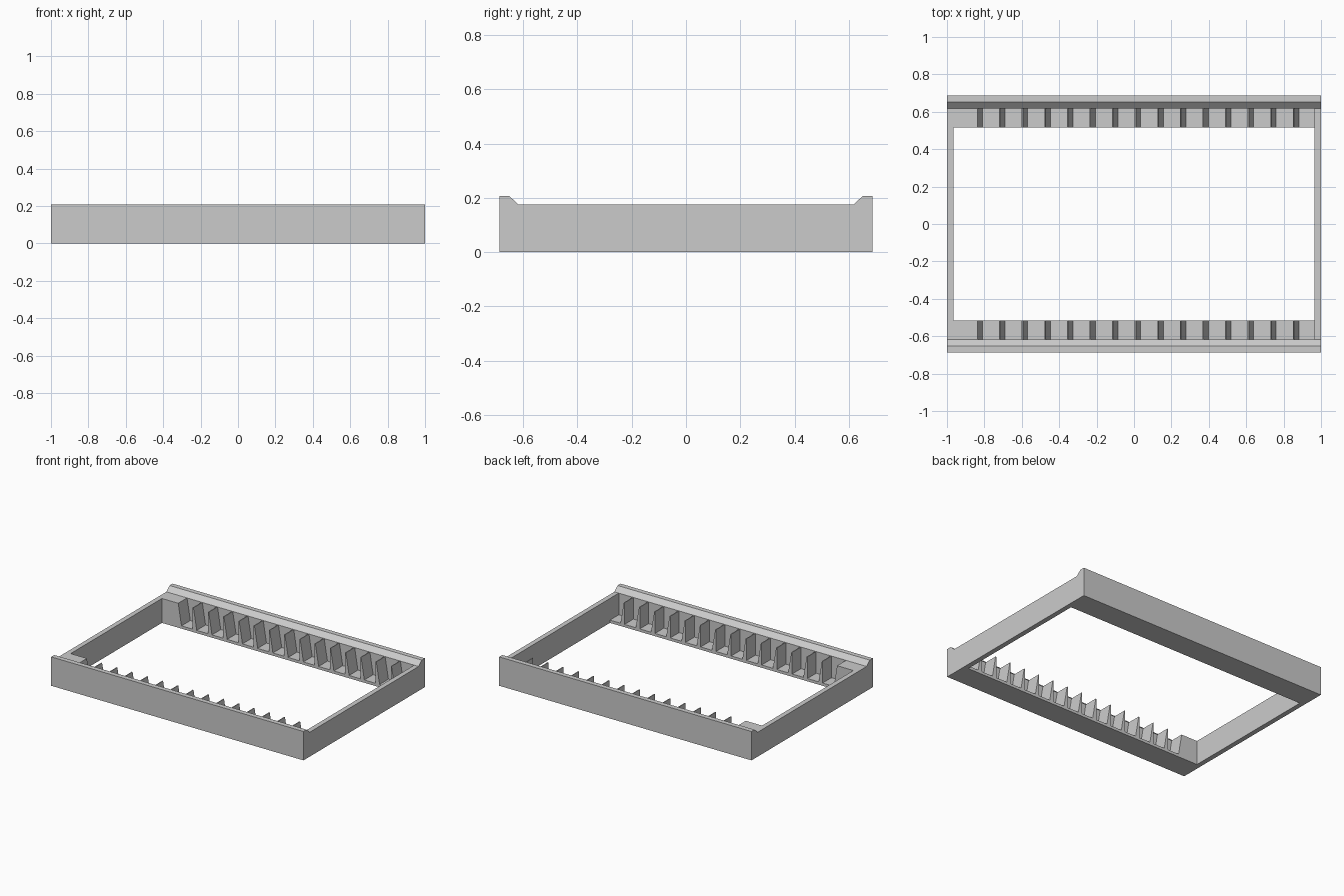
import bpy
import bmesh

cube = bpy.data.objects.get("Cube")
if cube:
    bpy.data.objects.remove(cube, do_unlink=True)

grey = bpy.data.materials.new("plain grey")
grey.use_nodes = True
colour = (0.6, 0.6, 0.6, 1)
grey.diffuse_color = colour
grey.node_tree.nodes["Principled BSDF"].inputs["Base Color"].default_value = colour

HALF_X, HALF_Y = 1.0, 0.687
INNER_X, WALL_Y, LEDGE_Y = 0.965, 0.617, 0.517
SIDE_TOP, RIM_TOP, FLOOR = 0.175, 0.207, 0.02
FIRST, PITCH, COUNT = -0.842, 0.1208, 15
TIP, BASE = 0.006, 0.032


def add_prism(bm, profile, axis, start, end):
    """Extrude a closed profile along x (profile in y, z) or y (profile in x, z)."""
    def point(p, t):
        return (t, p[0], p[1]) if axis == "x" else (p[0], t, p[1])
    verts = [bm.verts.new(point(p, start)) for p in profile]
    face = bm.faces.new(verts)
    moved = bmesh.ops.extrude_face_region(bm, geom=[face])["geom"]
    shift = (end - start, 0, 0) if axis == "x" else (0, end - start, 0)
    bmesh.ops.translate(bm, vec=shift,
                        verts=[v for v in moved if isinstance(v, bmesh.types.BMVert)])


def finish(name, bm):
    bmesh.ops.recalc_face_normals(bm, faces=bm.faces)
    mesh = bpy.data.meshes.new(name)
    bm.to_mesh(mesh)
    bm.free()
    mesh.materials.append(grey)
    obj = bpy.data.objects.new(name, mesh)
    bpy.context.collection.objects.link(obj)


for side, name in ((-1, "front"), (1, "back")):
    # Long wall with raised bevelled rim and a low inner ledge
    bm = bmesh.new()
    wall = [(HALF_Y, 0), (HALF_Y, RIM_TOP), (0.652, RIM_TOP), (WALL_Y, SIDE_TOP),
            (WALL_Y, FLOOR), (LEDGE_Y, FLOOR), (LEDGE_Y, 0)]
    add_prism(bm, [(side * y, z) for y, z in wall], "x", -HALF_X, HALF_X)
    finish(name + "_wall", bm)

    # Corner block, ending in the same slope as the ribs
    bm = bmesh.new()
    block = [(-INNER_X, FLOOR), (FIRST + BASE, FLOOR),
             (FIRST + TIP, SIDE_TOP), (-INNER_X, SIDE_TOP)]
    add_prism(bm, block, "y", side * LEDGE_Y, side * WALL_Y)
    finish(name + "_corner_block", bm)

    # Row of tapered divider ribs
    bm = bmesh.new()
    for i in range(1, COUNT):
        x = FIRST + i * PITCH
        rib = [(x, FLOOR), (x + BASE, FLOOR), (x + TIP, SIDE_TOP), (x, SIDE_TOP)]
        add_prism(bm, rib, "y", side * LEDGE_Y, side * WALL_Y)
    finish(name + "_divider_ribs", bm)

# Short side walls
for side, name in ((-1, "right"), (1, "left")):
    bm = bmesh.new()
    section = [(side * INNER_X, 0), (side * HALF_X, 0),
               (side * HALF_X, SIDE_TOP), (side * INNER_X, SIDE_TOP)]
    add_prism(bm, section, "y", -WALL_Y, WALL_Y)
    finish(name + "_side_wall", bm)
